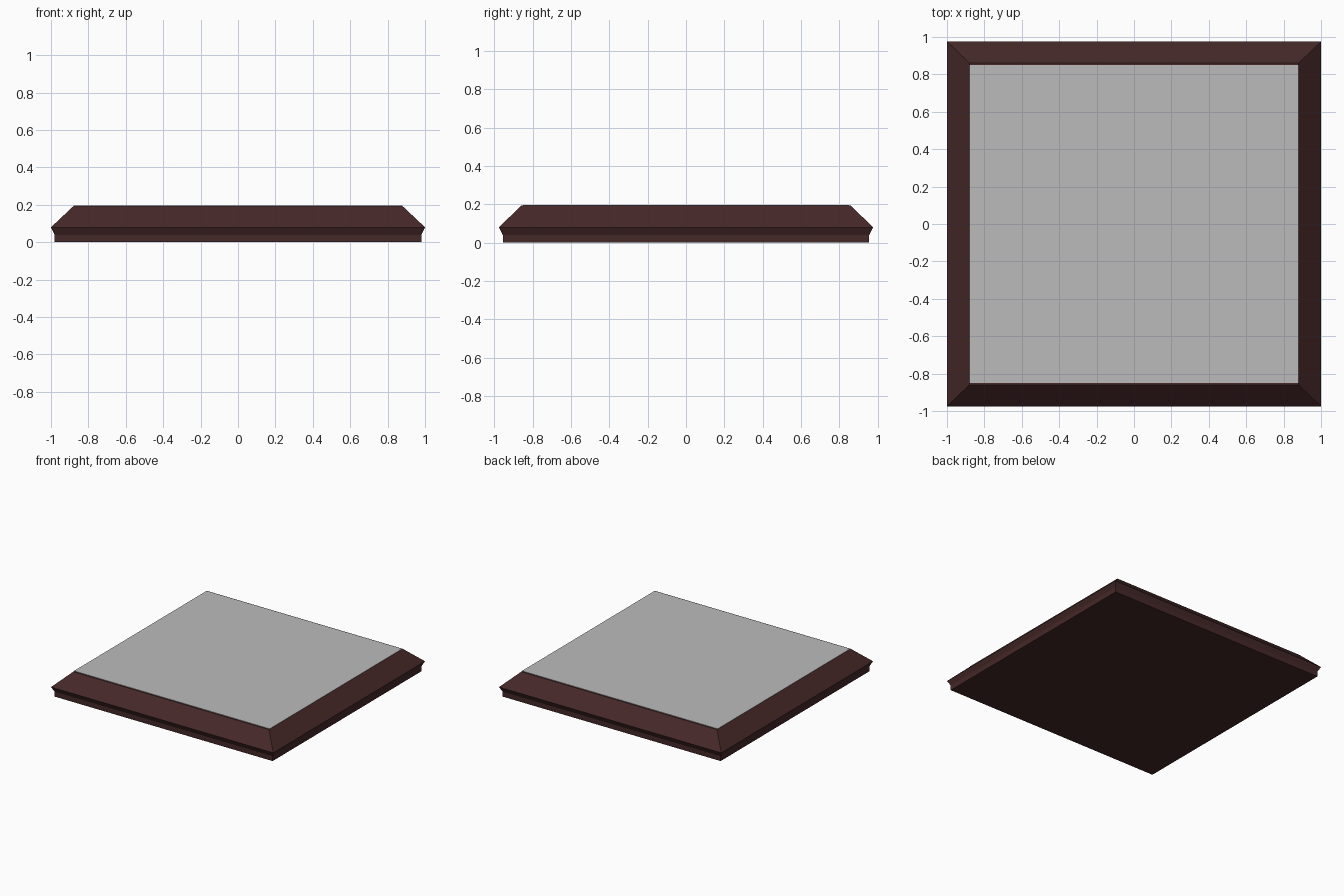
import bpy, bmesh

if "Cube" in bpy.data.objects:
    bpy.data.objects.remove(bpy.data.objects["Cube"])

def material(name, rgb):
    m = bpy.data.materials.new(name)
    m.diffuse_color = (*rgb, 1)
    m.use_nodes = True
    m.node_tree.nodes["Principled BSDF"].inputs["Base Color"].default_value = m.diffuse_color
    return m

brown = material("dark brown", (0.06, 0.021, 0.021))
grey = material("pale grey", (0.5, 0.5, 0.5))

def stacked_rings(name, rings, mat):
    """Closed solid lofted through rectangles given as (half x, half y, z)."""
    bm = bmesh.new()
    loops = [[bm.verts.new((sx * x, sy * y, z))
              for sx, sy in ((-1, -1), (1, -1), (1, 1), (-1, 1))]
             for x, y, z in rings]
    bm.faces.new(loops[0][::-1])
    bm.faces.new(loops[-1])
    for a, b in zip(loops, loops[1:]):
        for i in range(4):
            j = (i + 1) % 4
            bm.faces.new((a[i], a[j], b[j], b[i]))
    me = bpy.data.meshes.new(name)
    bm.to_mesh(me)
    bm.free()
    me.materials.append(mat)
    ob = bpy.data.objects.new(name, me)
    bpy.context.collection.objects.link(ob)
    return ob

# Moulded base: upright foot, flared lip, sloping bevel
stacked_rings("base_frame", [(0.98, 0.955, 0), (0.98, 0.955, 0.04),
                             (1.0, 0.975, 0.08), (0.88, 0.86, 0.193)], brown)
# Thin top panel
stacked_rings("top_panel", [(0.88, 0.85, 0.19), (0.88, 0.85, 0.196)], grey)
